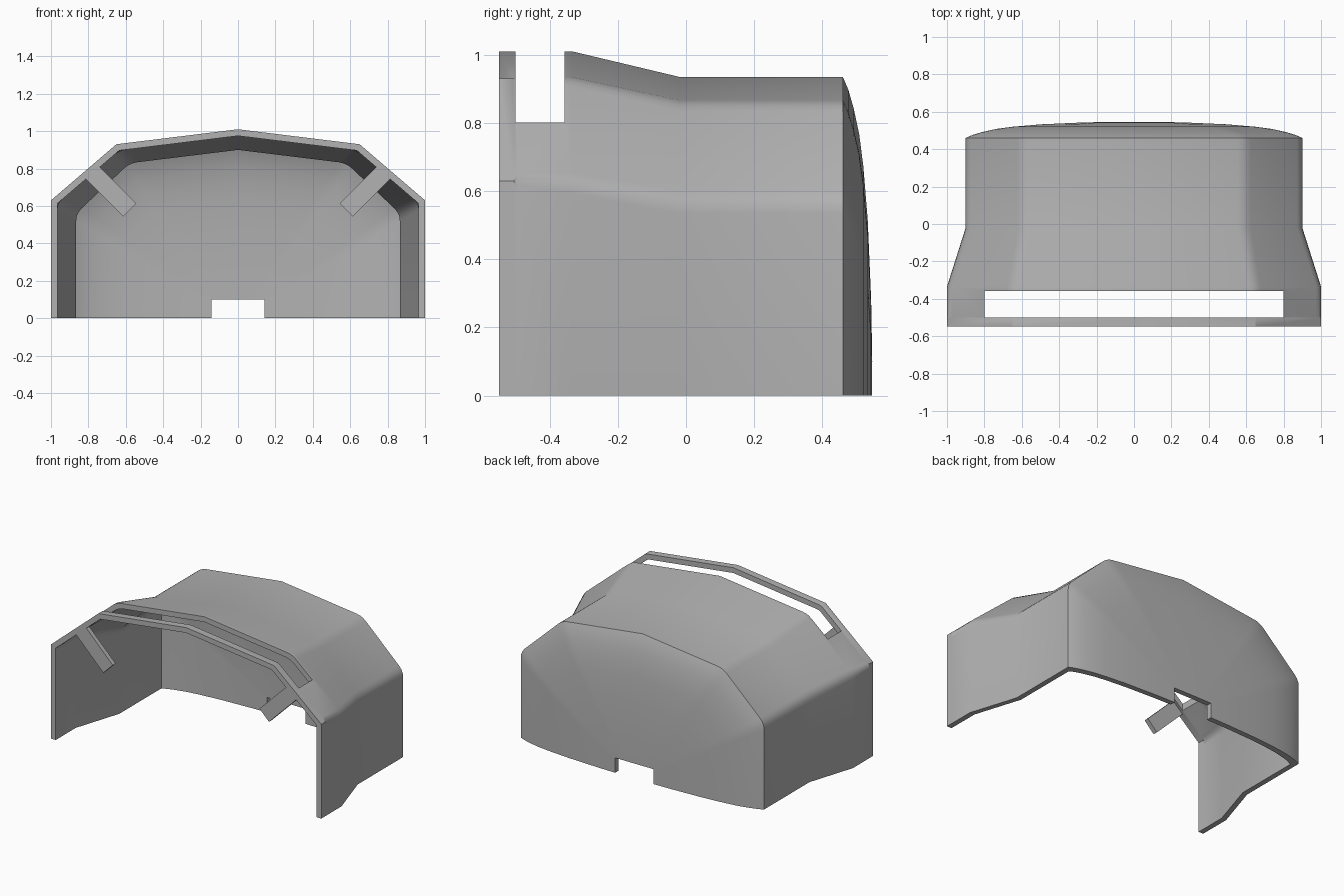
import bpy, bmesh, math
from mathutils import Vector

if "Cube" in bpy.data.objects:
    bpy.data.objects.remove(bpy.data.objects["Cube"], do_unlink=True)

grey = bpy.data.materials.new("plain grey")
grey.use_nodes = True
colour = (0.45, 0.45, 0.45, 1)
grey.diffuse_color = colour
grey.node_tree.nodes["Principled BSDF"].inputs["Base Color"].default_value = colour

WALL = 0.035
FRONT, BACK = -0.548, 0.46


def make_object(name, bm):
    bmesh.ops.recalc_face_normals(bm, faces=bm.faces)
    mesh = bpy.data.meshes.new(name)
    bm.to_mesh(mesh)
    bm.free()
    mesh.materials.append(grey)
    obj = bpy.data.objects.new(name, mesh)
    bpy.context.collection.objects.link(obj)
    return obj


def box(name, lo, hi):
    bm = bmesh.new()
    bmesh.ops.create_cube(bm, size=1)
    for v in bm.verts:
        v.co = [(a + b) / 2 + c * (b - a) for a, b, c in zip(lo, hi, v.co)]
    return make_object(name, bm)


def cut(obj, cutter):
    cutter.hide_render = True
    mod = obj.modifiers.new("cut", 'BOOLEAN')
    mod.operation, mod.solver, mod.object = 'DIFFERENCE', 'EXACT', cutter
    bpy.context.view_layer.objects.active = obj
    bpy.ops.object.modifier_apply(modifier=mod.name)
    bpy.data.objects.remove(cutter, do_unlink=True)


def smooth(obj, angle):
    bpy.ops.object.select_all(action='DESELECT')
    obj.select_set(True)
    bpy.context.view_layer.objects.active = obj
    bpy.ops.object.shade_smooth_by_angle(angle=math.radians(angle))


def arch(half, inset, fillet):
    """Arch cross-section from right foot to left foot, moved inward and rounded."""
    pts = [Vector((-x, z)) for x, z in half] + [Vector(p) for p in half[-2::-1]]
    normals = []
    for a, b in zip(pts, pts[1:]):
        d = (b - a).normalized()
        normals.append(Vector((d.y, -d.x)))
    moved = []
    for i, p in enumerate(pts):
        n0, n1 = normals[max(i - 1, 0)], normals[min(i, len(normals) - 1)]
        moved.append(p + (n0 + n1) * inset / (1 + n0.dot(n1)))
    out = []
    for i, p in enumerate(moved):
        if i in (1, 2, 4, 5):
            a = p + (moved[i - 1] - p).normalized() * fillet
            b = p + (moved[i + 1] - p).normalized() * fillet
            for t in (0, 1 / 3, 2 / 3, 1):
                out.append(a * (1 - t) ** 2 + p * 2 * t * (1 - t) + b * t * t)
        else:
            out.append(p)
    return out


# Shell: lofted arches, closed at the back by a shallow dome
wide = [(1, 0), (1, 0.63), (0.65, 0.93), (0, 1.01)]
narrow = [(0.9, 0), (0.9, 0.575), (0.595, 0.862), (0, 0.935)]
stations = [(FRONT, wide, 0), (-0.505, wide, 0), (-0.495, wide, 0.035),
            (-0.335, wide, 0.035), (-0.02, narrow, 0.04), (BACK, narrow, 0.04)]
dome = [(0.96, 0.476), (0.9, 0.492), (0.82, 0.508), (0.72, 0.52),
        (0.55, 0.533), (0.3, 0.543), (0, 0.548)]


def surface(bm, inset):
    rings = []
    for y, half, fillet in stations:
        depth = y - inset if y == BACK else y
        rings.append([(p.x, depth, p.y) for p in arch(half, inset, fillet)])
    rim = rings[-1]
    for s, y in dome:
        rings.append([(x * s, y - inset, z * s) for x, _, z in rim])
    return [[bm.verts.new(c) for c in ring] for ring in rings]


bm = bmesh.new()
outer, inner = surface(bm, 0), surface(bm, WALL)
for skin in (outer, inner):
    for r0, r1 in zip(skin, skin[1:]):
        for j in range(len(r0) - 1):
            bm.faces.new((r0[j], r0[j + 1], r1[j + 1], r1[j]))
for j in range(len(outer[0]) - 1):          # front rim
    bm.faces.new((outer[0][j], outer[0][j + 1], inner[0][j + 1], inner[0][j]))
for i in range(len(outer) - 1):             # bottom edge
    for k in (0, -1):
        bm.faces.new((outer[i][k], outer[i + 1][k], inner[i + 1][k], inner[i][k]))
bmesh.ops.remove_doubles(bm, verts=bm.verts, dist=1e-5)
shell = make_object("shell", bm)

# Roof slot behind the front rim, and notch in the back wall
cut(shell, box("slot_cutter", (-0.8, -0.5, 0.6), (0.8, -0.357, 1.3)))
cut(shell, box("notch_cutter", (-0.142, 0.3, -0.2), (0.142, 0.7, 0.1)))
smooth(shell, 25)

# Drilled mounting tabs pointing inward from the shoulders
for side, name in ((1, "left_tab"), (-1, "right_tab")):
    bm = bmesh.new()
    corners = [(0.825, 0.755), (0.755, 0.825), (0.543, 0.613), (0.613, 0.543)]
    face = bm.faces.new([bm.verts.new((side * x, FRONT, z)) for x, z in corners])
    ext = bmesh.ops.extrude_face_region(bm, geom=[face])
    bmesh.ops.translate(bm, vec=(0, 0.03, 0),
                        verts=[g for g in ext["geom"] if isinstance(g, bmesh.types.BMVert)])
    tab = make_object(name, bm)
    bm = bmesh.new()
    bmesh.ops.create_cone(bm, cap_ends=True, segments=24, radius1=0.027, radius2=0.027, depth=0.4)
    for v in bm.verts:
        v.co = (v.co.x + side * 0.637, v.co.z + FRONT, v.co.y + 0.637)
    cut(tab, make_object("hole_cutter", bm))
    smooth(tab, 30)
